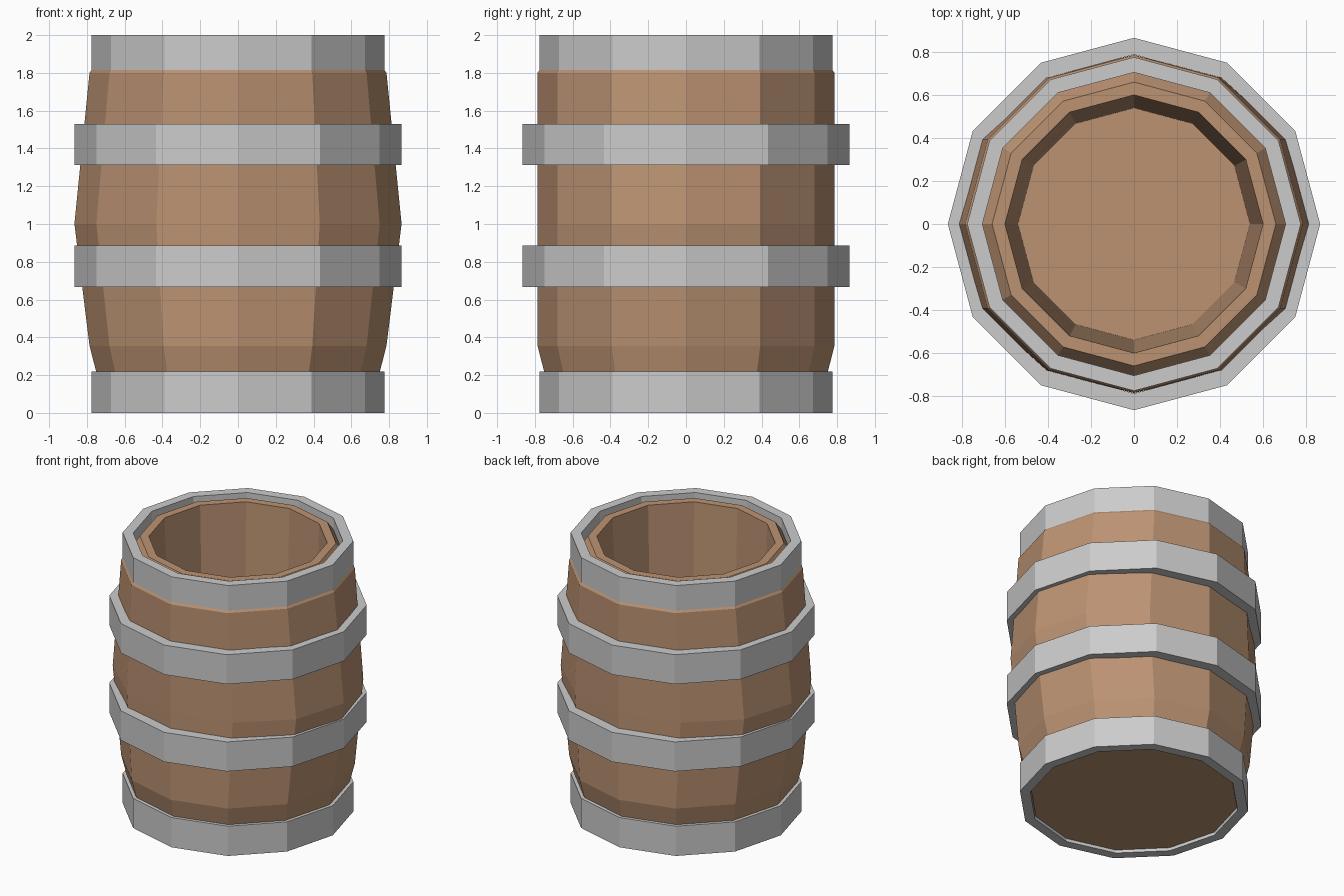
import bpy, bmesh
from math import cos, sin, pi

if "Cube" in bpy.data.objects:
    bpy.data.objects.remove(bpy.data.objects["Cube"])

SIDES = 12


def lathe(name, profile, closed=False, caps=False):
    """Revolve (x radius, y radius, z) points into a flat 12-sided mesh."""
    bm = bmesh.new()
    rings = []
    for rx, ry, z in profile:
        rings.append([bm.verts.new((rx * cos(2 * pi * i / SIDES),
                                    ry * sin(2 * pi * i / SIDES), z))
                      for i in range(SIDES)])
    pairs = list(zip(rings, rings[1:]))
    if closed:
        pairs.append((rings[-1], rings[0]))
    for a, b in pairs:
        for i in range(SIDES):
            j = (i + 1) % SIDES
            bm.faces.new((a[i], a[j], b[j], b[i]))
    if caps:
        bm.faces.new(rings[0])
        bm.faces.new(rings[-1])
    bmesh.ops.recalc_face_normals(bm, faces=bm.faces)
    mesh = bpy.data.meshes.new(name)
    bm.to_mesh(mesh)
    bm.free()
    obj = bpy.data.objects.new(name, mesh)
    bpy.context.collection.objects.link(obj)
    return obj


# Wooden body: outer wall bulging along x, rim, inner wall and floor
body = lathe("barrel_body", [
    (0.70, 0.70, 0.02),
    (0.786, 0.786, 0.355),
    (0.866, 0.786, 1.0),
    (0.786, 0.786, 1.80),
    (0.66, 0.66, 1.98),
    (0.60, 0.60, 1.98),
    (0.54, 0.54, 0.10),
], caps=True)
wood = bpy.data.materials.new("wood")
wood.diffuse_color = (0.50, 0.29, 0.17, 1)
wood.use_nodes = True
wood.node_tree.nodes["Principled BSDF"].inputs["Base Color"].default_value = wood.diffuse_color
body.data.materials.append(wood)

# Metal hoops: outer radius, inner radius, bottom, top
hoops = {
    "bottom_hoop": (0.776, 0.705, 0.0, 0.22),
    "lower_middle_hoop": (0.866, 0.788, 0.667, 0.885),
    "upper_middle_hoop": (0.866, 0.788, 1.312, 1.53),
    "top_hoop": (0.776, 0.705, 1.81, 2.0),
}
for name, (outer, inner, z0, z1) in hoops.items():
    lathe(name, [(outer, outer, z0), (outer, outer, z1),
                 (inner, inner, z1), (inner, inner, z0)], closed=True)
